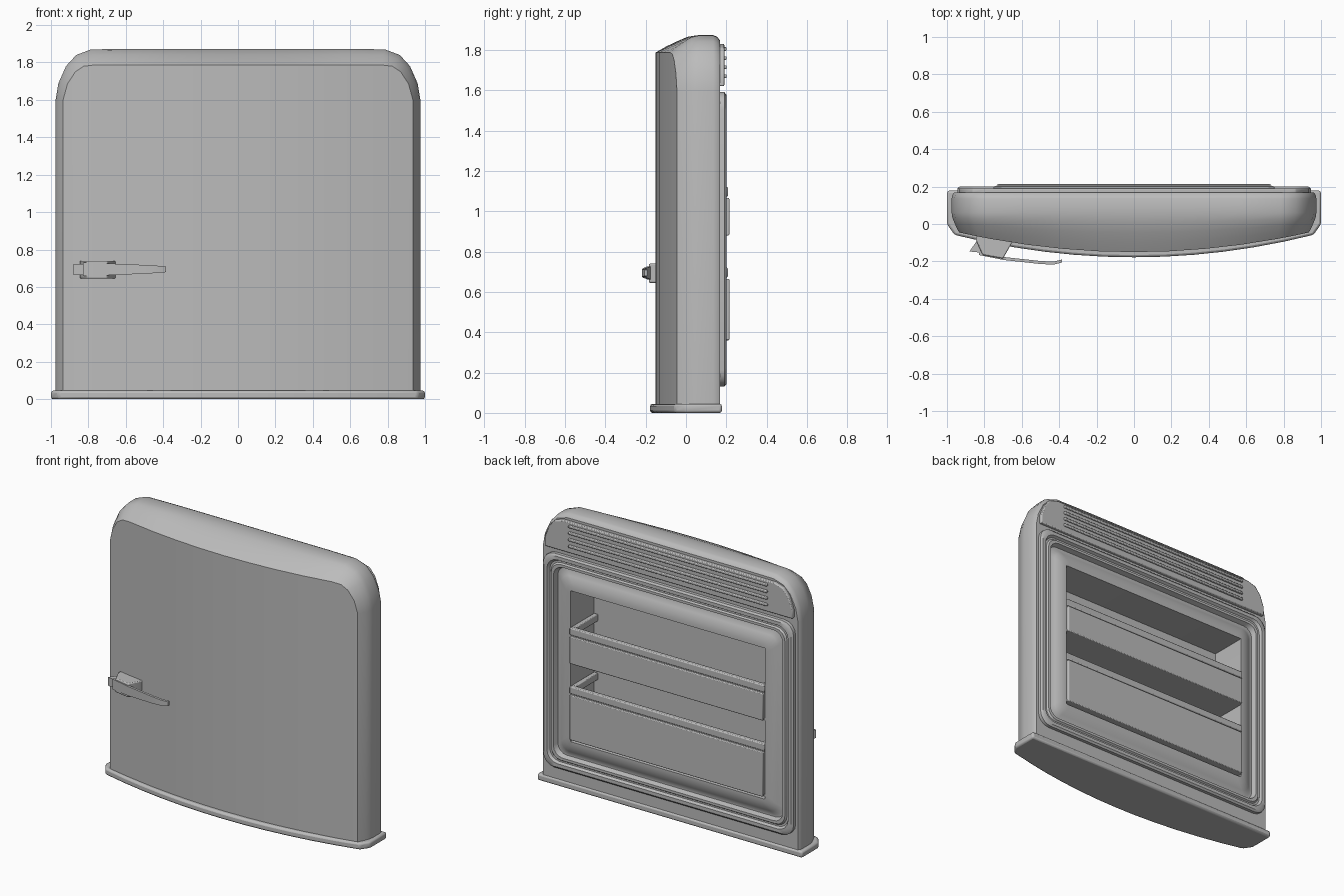
import bpy, bmesh, math

cube = bpy.data.objects.get("Cube")
if cube:
    bpy.data.objects.remove(cube, do_unlink=True)

GREY = (0.5, 0.5, 0.5, 1)
grey = bpy.data.materials.new("plain grey")
grey.use_nodes = True
grey.diffuse_color = GREY
grey.node_tree.nodes["Principled BSDF"].inputs["Base Color"].default_value = GREY


def finish(name, bm, bevel=0, recalc=True, angle=35):
    if recalc:
        bmesh.ops.recalc_face_normals(bm, faces=bm.faces)
    mesh = bpy.data.meshes.new(name)
    bm.to_mesh(mesh)
    bm.free()
    mesh.materials.append(grey)
    mesh.shade_smooth()
    mesh.set_sharp_from_angle(angle=math.radians(angle))
    obj = bpy.data.objects.new(name, mesh)
    bpy.context.scene.collection.objects.link(obj)
    if bevel:
        mod = obj.modifiers.new("soft_edges", "BEVEL")
        mod.width, mod.segments = bevel, 2
    return obj


def box(name, x, y, z, bevel=0):
    bm = bmesh.new()
    bmesh.ops.create_cube(bm, size=1)
    for v in bm.verts:
        v.co = [lo + (c + 0.5) * (hi - lo) for c, (lo, hi) in zip(v.co, (x, y, z))]
    return finish(name, bm, bevel)


def prism(name, points, lo, hi, axis, bevel=0):
    """Extrude a plan (axis z) or elevation (axis y) polygon."""
    place = (lambda p, h: (p[0], p[1], h)) if axis == "z" else (lambda p, h: (p[0], h, p[1]))
    bm = bmesh.new()
    a, b = [[bm.verts.new(place(p, h)) for p in points] for h in (lo, hi)]
    bm.faces.new(a)
    bm.faces.new(b[::-1])
    for i in range(len(a)):
        j = (i + 1) % len(a)
        bm.faces.new((a[i], b[i], b[j], a[j]))
    return finish(name, bm, bevel)


def mirrored(half):
    """Left half running to the middle, then its mirror image."""
    return [(-x, z) for x, z in half] + [(x, z) for x, z in reversed(half) if x > 0]


def rounded_loop(hx, z0, z1, r, y):
    pts = []
    corners = ((hx - r, z1 - r), (r - hx, z1 - r), (r - hx, z0 + r), (hx - r, z0 + r))
    for q, (cx, cz) in enumerate(corners):
        for s in range(5):
            t = (q + s / 4) * math.pi / 2
            pts.append((cx + r * math.cos(t), y, cz + r * math.sin(t)))
    return pts


def bulge(x, front, rise, half):
    return front + rise * (x / half) ** 2


# Inner liner profile: rubber seal, groove, padded border, deep cavity
SEAL = [(0, .167), (0, .19), (.012, .2), (.035, .2), (.045, .183), (.055, .183),
        (.063, .194), (.08, .194), (.09, .16), (.105, .16), (.13, .178), (.17, .193), (.2, .197)]
liner_loops = [rounded_loop(.945 - d, .13 + d, 1.59 - d, .085 - d * .2, y) for d, y in SEAL]
liner_loops += [rounded_loop(.735, .34, 1.37, .004, y) for y in (.197, -.06)]

# Door shell: bowed front, rounded shoulders, open at the back for the liner
middle = [.57, .38, .19, 0]
outer = mirrored([(.975, .03), (.975, 1.6), (.96, 1.69), (.92, 1.78), (.865, 1.84), (.785, 1.87)]
                 + [(x, 1.873) for x in middle])
inner = mirrored([(.935, .03), (.935, 1.6), (.912, 1.685), (.87, 1.75), (.825, 1.78), (.765, 1.787)]
                 + [(x, 1.787) for x in middle])
bm = bmesh.new()
rows = []
# (blend front to back, inset amount, fixed depth)
for s, k, depth in ((0, 1, 0), (.25, .65, 0), (.5, .36, 0), (.75, .1, 0), (1, 0, 0),
                    (1, 0, .135), (1, .1, .155), (1, .3, .168)):
    row = []
    for (ox, oz), (ix, iz) in zip(outer, inner):
        y = depth or bulge(ix, -.15, .105, .935) * (1 - s) + .06 * s
        row.append(bm.verts.new((ox + (ix - ox) * k, y, oz + (iz - oz) * k)))
    rows.append(row)
n = len(outer)
for a, b in zip(rows, rows[1:]):
    for i in range(n - 1):
        bm.faces.new((a[i], a[i + 1], b[i + 1], b[i]))
front = rows[0]
feet = [front[0]] + [bm.verts.new((v.co.x, v.co.y, .03)) for v in front[2:-2]] + [front[-1]]
for i, (a, b) in enumerate(zip(feet, feet[1:])):
    bm.faces.new((a, b, front[i + 2], front[i + 1]))
back = rows[-1]
edges = [bm.edges.get((back[i], back[i + 1])) for i in range(n - 1)]
edges.append(bm.edges.new((back[-1], back[0])))
hole = [bm.verts.new(p) for p in rounded_loop(.945, .13, 1.59, .085, .168)]
edges += [bm.edges.new((hole[i - 1], hole[i])) for i in range(len(hole))]
bmesh.ops.triangle_fill(bm, edges=edges, use_beauty=True, normal=(0, 1, 0))
finish("door_shell", bm)

# Liner sheet lofted through its loops
bm = bmesh.new()
rows = [[bm.verts.new(p) for p in loop] for loop in liner_loops]
for a, b in zip(rows, rows[1:]):
    for i in range(len(a)):
        bm.faces.new((a[i - 1], b[i - 1], b[i], a[i]))
bm.faces.new(rows[-1][::-1])
finish("inner_liner", bm, recalc=False)

# Bottom sill following the bowed front
xs = [-.96 + .16 * i for i in range(13)]
sill = [(-1, .178), (-1, 0)] + [(x, bulge(x, -.178, .12, .96)) for x in xs] + [(1, 0), (1, .178)]
prism("bottom_sill", sill, 0, .045, "z", .012)

# Vent panel with raised slats
panel = mirrored([(.935, 1.62), (.935, 1.68), (.905, 1.76), (.865, 1.81), (.8, 1.83)])
prism("vent_panel", panel, .16, .19, "y", .006)
for i in range(4):
    z = 1.66 + .045 * i
    box(f"vent_slat_{i + 1}", (-.75, .75), (.18, .202), (z, z + .018), .005)

# Door bins: front panel, rail around the rim, floor
for name, z0, z1 in (("upper", .88, 1.12), ("lower", .36, .72)):
    box(name + "_bin_front", (-.73, .73), (.192, .215), (z0, z1 - .055), .005)
    box(name + "_bin_rail", (-.735, .735), (.175, .208), (z1 - .048, z1), .006)
    box(name + "_bin_core", (-.73, .73), (.192, .2), (z0, z1 - .02))
    box(name + "_bin_floor", (-.735, .735), (-.06, .2), (z0, z0 + .015))
    for side, s in (("left", 1), ("right", -1)):
        box(f"{name}_bin_{side}_rail", sorted((s * .705, s * .735)), (-.06, .18),
            (z1 - .048, z1), .005)

# Handle: tapered mount, rear tab and curved lever
mount = [(-.845, -.06), (-.845, -.085), (-.81, -.165), (-.7, -.185), (-.655, -.105), (-.655, -.08)]
prism("handle_mount", mount, .645, .74, "z", .006)
prism("handle_tab", [(-.88, -.147), (-.84, -.09), (-.8, -.1), (-.8, -.155)], .665, .722, "z")
path = [(-.83, -.16), (-.7, -.186), (-.6, -.197), (-.5, -.208), (-.43, -.211), (-.385, -.2)]
bm = bmesh.new()
rows = []
for i, (x, y) in enumerate(path):
    h = .036 - .021 * i / 5
    rows.append([bm.verts.new((x, y + dy, .694 + dz))
                 for dy, dz in ((-.006, -h), (-.006, h), (.01, h), (.01, -h))])
for a, b in zip(rows, rows[1:]):
    for i in range(4):
        bm.faces.new((a[i - 1], a[i], b[i], b[i - 1]))
bm.faces.new(rows[0])
bm.faces.new(rows[-1][::-1])
finish("handle_lever", bm)
